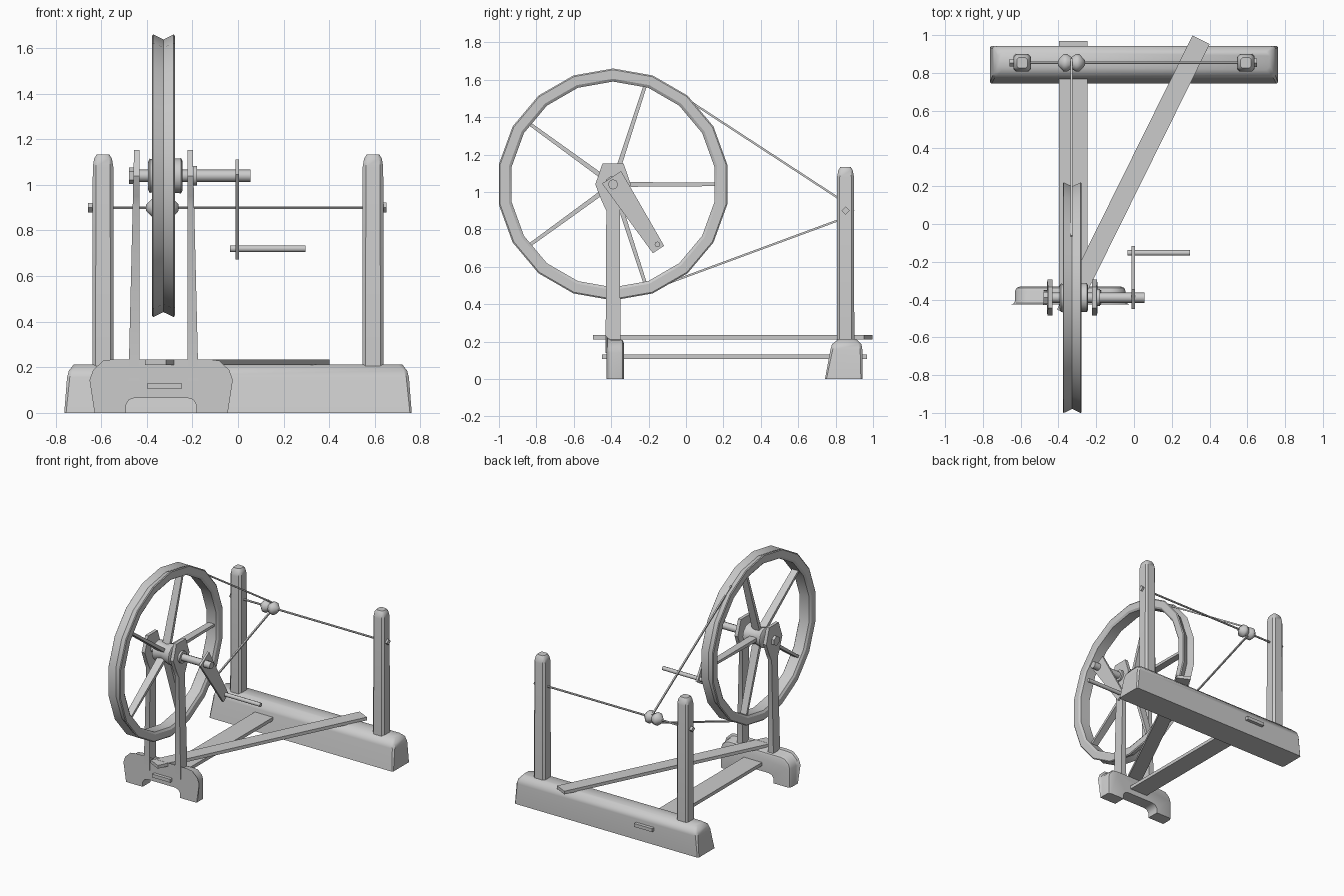
import bpy, bmesh, math
from mathutils import Vector

if "Cube" in bpy.data.objects:
    bpy.data.objects.remove(bpy.data.objects["Cube"])

WX, WY, WZ = -0.327, -0.39, 1.04      # wheel centre
SY, SZ = 0.853, 0.90                  # spindle line


def finish(name, bm, angle=40):
    bmesh.ops.recalc_face_normals(bm, faces=bm.faces)
    me = bpy.data.meshes.new(name)
    bm.to_mesh(me)
    bm.free()
    ob = bpy.data.objects.new(name, me)
    bpy.context.collection.objects.link(ob)
    bpy.ops.object.select_all(action='DESELECT')
    ob.select_set(True)
    bpy.context.view_layer.objects.active = ob
    bpy.ops.object.shade_smooth_by_angle(angle=math.radians(angle))
    return ob


def loft(name, rings, angle=40, closed=False):
    """Skin a list of equal-length point rings; cap the ends unless closed."""
    bm = bmesh.new()
    vs = [[bm.verts.new(p) for p in r] for r in rings]
    n = len(rings[0])
    pairs = list(zip(vs, vs[1:])) + ([(vs[-1], vs[0])] if closed else [])
    for a, b in pairs:
        for i in range(n):
            j = (i + 1) % n
            bm.faces.new((a[i], a[j], b[j], b[i]))
    if not closed:
        bm.faces.new(vs[0])
        bm.faces.new(vs[-1])
    return finish(name, bm, angle)


def lathe_x(name, profile, y, z, sides, start=0.0):
    """Turned part along x; profile is (x, radius) pairs."""
    rings = []
    for x, r in profile:
        rings.append([(x, y + r * math.cos(start + math.tau * i / sides),
                       z + r * math.sin(start + math.tau * i / sides)) for i in range(sides)])
    return loft(name, rings, 50)


def bar(name, p, q, side, w, t, w2=None, t2=None):
    """Rectangular bar from p to q, w wide along side, optionally tapered."""
    p, q, side = Vector(p), Vector(q), Vector(side).normalized()
    up = (q - p).cross(side).normalized()
    rings = []
    for c, a, b in ((p, w, t), (q, w2 or w, t2 or t)):
        rings.append([c + side * a / 2 * i + up * b / 2 * j
                      for i, j in ((-1, -1), (1, -1), (1, 1), (-1, 1))])
    return loft(name, rings)


def chamfered(x0, x1, y0, y1, z, c):
    return [(x0 + c, y0, z), (x1 - c, y0, z), (x1, y0 + c, z), (x1, y1 - c, z),
            (x1 - c, y1, z), (x0 + c, y1, z), (x0, y1 - c, z), (x0, y0 + c, z)]


# Rear base beam
loft("rear_base", [chamfered(-0.762, 0.762, 0.743, 0.943, 0, 0.008),
                   chamfered(-0.75, 0.75, 0.772, 0.943, 0.155, 0.012),
                   chamfered(-0.742, 0.742, 0.78, 0.938, 0.185, 0.015),
                   chamfered(-0.72, 0.72, 0.815, 0.91, 0.213, 0.02)])

# Spindle posts
for label, x in (("left", -0.592), ("right", 0.592)):
    loft(label + "_spindle_post",
         [chamfered(x - h, x + h, SY - h, SY + h, z, c) for h, z, c in
          ((0.047, 0.15, 0.014), (0.045, 1.08, 0.014), (0.039, 1.115, 0.013), (0.028, 1.133, 0.01))])

# Front arched foot
bm = bmesh.new()
half = [(-0.292, 0), (-0.292, 0.14), (-0.28, 0.175), (-0.245, 0.208), (-0.21, 0.213)]
inner = [(0.155, 0), (0.155, 0.035), (0.14, 0.058), (0.115, 0.066)]
outline = half + [(-x, z) for x, z in reversed(half)] + inner + [(-x, z) for x, z in reversed(inner)]
cx = -0.337
front = [bm.verts.new((cx + x, -0.426, z)) for x, z in outline]
back = [bm.verts.new((cx + x, -0.332, z)) for x, z in outline]
bm.faces.new(front)
bm.faces.new(back)
for i in range(len(outline)):
    j = (i + 1) % len(outline)
    bm.faces.new((front[i], front[j], back[j], back[i]))
bm.normal_update()
rim = [e for e in bm.edges if abs(e.verts[0].co.y - e.verts[1].co.y) < 1e-4
       and max(v.co.z for v in e.verts) > 0.08]
bmesh.ops.bevel(bm, geom=rim, offset=0.022, segments=2, profile=0.5, affect='EDGES')
finish("front_foot", bm)

# Tie beam and diagonal brace
bar("tie_beam", (-0.322, -0.45, 0.118), (-0.322, 0.968, 0.118), (1, 0, 0), 0.15, 0.025)
d = Vector((0.72, 1.45, 0))
bar("diagonal_brace", (-0.362, -0.475, 0.222), (0.355, 0.975, 0.222), (d.y, -d.x, 0), 0.102, 0.024)

# Wheel uprights with widened heads
head = [(-0.04, 0.14), (-0.036, 0.90), (-0.06, 0.95), (-0.095, 1.04), (-0.056, 1.153),
        (0.056, 1.153), (0.095, 1.04), (0.06, 0.95), (0.036, 0.90), (0.04, 0.14)]
for label, s in (("left", -1), ("right", 1)):
    loft(label + "_wheel_upright",
         [[(WX + s * 0.105, WY + y, z) for y, z in head],
          [(WX + s * (0.152 - 0.023 * (z - 0.2) / 0.95), WY + y, z) for y, z in head]])

# Wheel rim with grooved outer face
section = [(-0.05, 0.613), (-0.045, 0.62), (0, 0.598), (0.045, 0.62), (0.05, 0.613),
           (0.05, 0.565), (0.04, 0.55), (-0.04, 0.55), (-0.05, 0.565)]
rings = []
for i in range(18):
    a = math.pi / 2 + math.tau * i / 18
    rings.append([(WX + x, WY + r * math.cos(a), WZ + r * math.sin(a)) for x, r in section])
loft("wheel_rim", rings, 30, closed=True)

# Spokes
for i in range(5):
    a = math.tau * i / 5
    u = Vector((0, math.cos(a), math.sin(a)))
    c = Vector((WX, WY, WZ))
    bar(f"spoke_{i + 1}", c + u * 0.05, c + u * 0.56, (1, 0, 0), 0.06, 0.026, 0.05, 0.018)

# Hub, axle and collars
lathe_x("hub", [(-0.395, 0.06), (-0.387, 0.075), (-0.365, 0.07), (-0.325, 0.06),
                (-0.28, 0.075), (-0.25, 0.077), (-0.243, 0.065)], WY, WZ, 12)
lathe_x("axle", [(-0.46, 0.027), (0.055, 0.027)], WY, WZ, 8)
lathe_x("axle_cap", [(-0.478, 0.036), (-0.456, 0.036)], WY, WZ, 6, math.pi / 6)
lathe_x("axle_collar", [(-0.21, 0.045), (-0.18, 0.045)], WY, WZ, 10)

# Crank arm and handle
bar("crank_arm", (-0.004, -0.398, 1.078), (-0.004, -0.147, 0.692), (1, 0, 0), 0.016, 0.122, 0.016, 0.072)
lathe_x("crank_handle", [(-0.035, 0.015), (0.297, 0.015)], -0.153, 0.72, 8)

# Spindle, end pegs and whorl
lathe_x("spindle", [(-0.65, 0.007), (0.64, 0.007)], SY, SZ, 6)
lathe_x("left_spindle_peg", [(-0.658, 0.02), (-0.63, 0.02)], SY, SZ, 4)
lathe_x("right_spindle_peg", [(0.63, 0.022), (0.652, 0.022)], SY, SZ, 4)
lathe_x("whorl", [(-0.403, 0.014), (-0.373, 0.046), (-0.355, 0.047), (-0.331, 0.03),
                  (-0.307, 0.047), (-0.289, 0.046), (-0.26, 0.014)], SY, SZ, 10)

# Drive cord strands, tangent to wheel groove and whorl
line = Vector((SY - WY, SZ - WZ))
R, r = 0.597, 0.035
for label, s in (("upper", 1), ("lower", -1)):
    a = math.atan2(line.y, line.x) + s * math.acos((R - r) / line.length)
    ca, sa = math.cos(a), math.sin(a)
    bar(label + "_drive_cord", (WX - 0.004, WY + R * ca, WZ + R * sa),
        (WX - 0.004, SY + r * ca, SZ + r * sa), (1, 0, 0), 0.011, 0.011)
